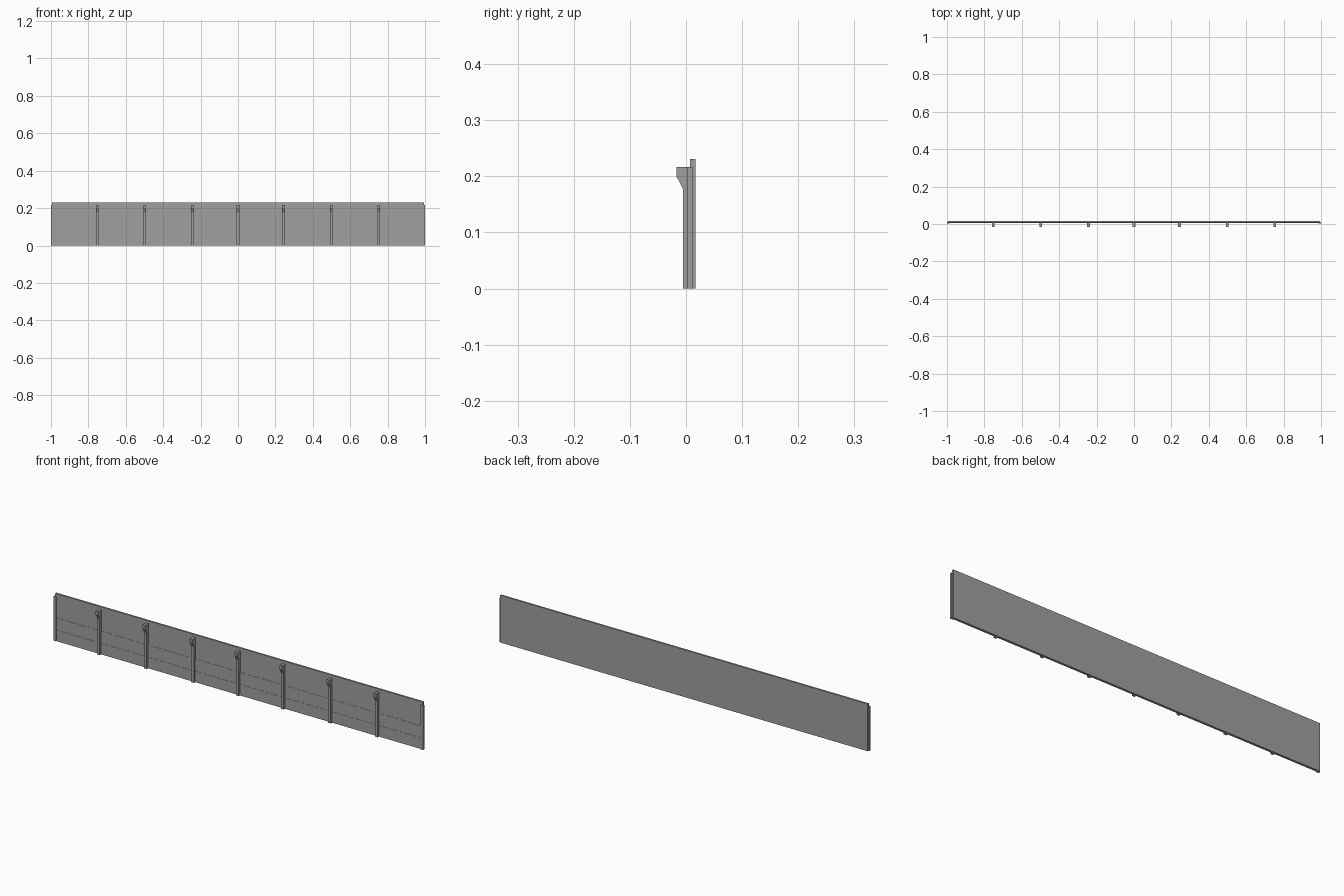
import bpy

cube = bpy.data.objects.get("Cube")
if cube:
    bpy.data.objects.remove(cube, do_unlink=True)

# Single grey finish
grey = bpy.data.materials.new("plain_grey")
grey.use_nodes = True
colour = (0.35, 0.35, 0.35, 1)
grey.diffuse_color = colour
grey.node_tree.nodes["Principled BSDF"].inputs["Base Color"].default_value = colour


def extrude_profile(name, profile, x_mid, width):
    """Extrude a closed (y, z) profile along x."""
    n = len(profile)
    verts = [(x_mid + side * width / 2, y, z) for side in (-1, 1) for y, z in profile]
    faces = [tuple(range(n))[::-1], tuple(range(n, 2 * n))]
    faces += [(i, (i + 1) % n, (i + 1) % n + n, i + n) for i in range(n)]
    mesh = bpy.data.meshes.new(name)
    mesh.from_pydata(verts, [], faces)
    mesh.materials.append(grey)
    obj = bpy.data.objects.new(name, mesh)
    bpy.context.collection.objects.link(obj)
    # Consistent outward normals
    import bmesh
    bm = bmesh.new()
    bm.from_mesh(mesh)
    bmesh.ops.recalc_face_normals(bm, faces=bm.faces)
    bm.to_mesh(mesh)
    bm.free()
    return obj


BACK, TOP, RIB_TOP = 0.017, 0.231, 0.217

# Long wall panel with two shallow lapped steps on its front
extrude_profile("wall_panel", [
    (BACK, 0), (BACK, TOP), (0.0075, TOP), (0.0075, 0.113), (0.0065, 0.113),
    (0.0065, 0.054), (0.0055, 0.054), (0.0055, 0)], 0, 1.99)

# Shallow posts closing both ends
for side, label in ((-1, "right"), (1, "left")):
    extrude_profile(f"end_post_{label}", [
        (0.012, 0), (0.012, RIB_TOP), (0.002, RIB_TOP), (0.002, 0)],
        side * 0.9935, 0.013)

# Ribs with a bracket head that tapers back into the post
for i, x in enumerate((-0.752, -0.498, -0.243, 0, 0.243, 0.498, 0.752)):
    extrude_profile(f"bracket_rib_{i + 1}", [
        (0.012, 0), (0.012, RIB_TOP), (-0.017, RIB_TOP), (-0.017, 0.2),
        (-0.005, 0.177), (-0.005, 0)], x, 0.014)
